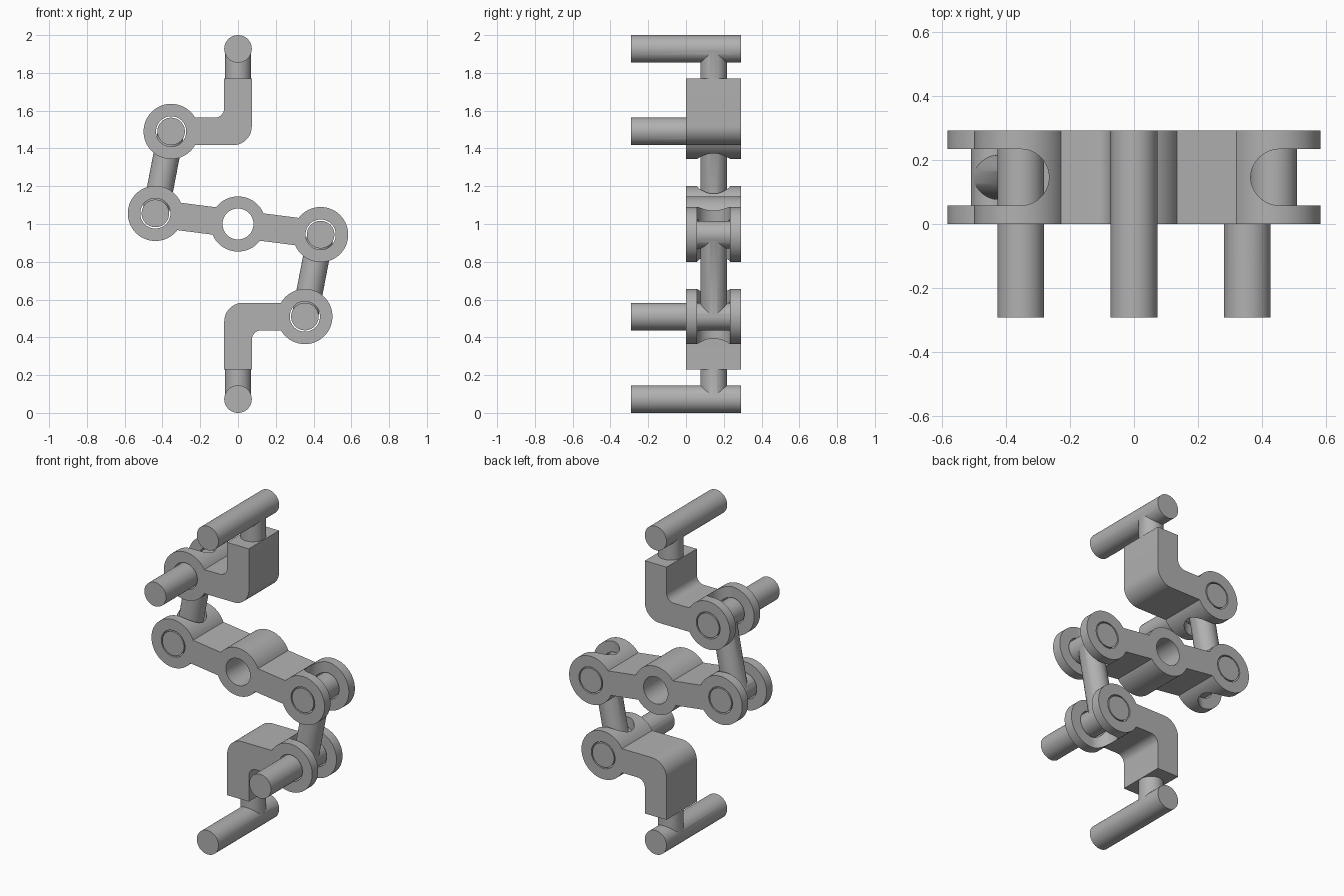
import bpy, bmesh, math
from mathutils import Matrix, Vector

cube = bpy.data.objects.get("Cube")
if cube:
    bpy.data.objects.remove(cube, do_unlink=True)

DEPTH = 0.292           # body thickness, y = 0 .. DEPTH
MID = DEPTH / 2
PIN, HOLE, DISC = 0.073, 0.08, 0.146
ARM = 0.441             # rocker centre to joint
TILT = math.radians(7.3)
JOINT = Vector((-0.354, 1.49))      # upper crank joint (x, z)

grey = bpy.data.materials.new("Plain grey")
grey.use_nodes = True
grey.diffuse_color = (0.44, 0.44, 0.44, 1)
grey.node_tree.nodes["Principled BSDF"].inputs["Base Color"].default_value = (0.44, 0.44, 0.44, 1)


def arc(cx, cy, r, a0, a1, n=40):
    angles = [math.radians(a0 + (a1 - a0) * i / n) for i in range(n + 1)]
    return [(cx + r * math.cos(a), cy + r * math.sin(a)) for a in angles]


def make(name, bm):
    bmesh.ops.recalc_face_normals(bm, faces=bm.faces)
    mesh = bpy.data.meshes.new(name)
    bm.to_mesh(mesh)
    bm.free()
    mesh.materials.append(grey)
    ob = bpy.data.objects.new(name, mesh)
    bpy.context.collection.objects.link(ob)
    return ob


def prism(name, pts, start, end, upright=False):
    """Extrude an x-z outline along y, or an x-y outline along z."""
    bm = bmesh.new()
    place = (lambda p: (p[0], p[1], start)) if upright else (lambda p: (p[0], start, p[1]))
    face = bm.faces.new([bm.verts.new(place(p)) for p in pts])
    new = bmesh.ops.extrude_face_region(bm, geom=[face])["geom"]
    step = Vector((0, 0, end - start)) if upright else Vector((0, end - start, 0))
    bmesh.ops.translate(bm, vec=step, verts=[v for v in new if isinstance(v, bmesh.types.BMVert)])
    return make(name, bm)


def rod(name, a, b, r=PIN):
    a, b = Vector(a), Vector(b)
    bm = bmesh.new()
    turn = (b - a).to_track_quat('Z', 'Y').to_matrix().to_4x4()
    bmesh.ops.create_cone(bm, cap_ends=True, segments=64, radius1=r, radius2=r,
                          depth=(b - a).length, matrix=Matrix.Translation((a + b) / 2) @ turn)
    return make(name, bm)


def combine(ob, tools, operation):
    bpy.context.view_layer.objects.active = ob
    for tool in tools:
        mod = ob.modifiers.new("Combine", 'BOOLEAN')
        mod.operation, mod.solver, mod.object = operation, 'EXACT', tool
        bpy.ops.object.modifier_apply(modifier=mod.name)
        bpy.data.objects.remove(tool, do_unlink=True)
    return ob


def hole(x, z, r=HOLE):
    return rod("cutter", (x, -0.1, z), (x, DEPTH + 0.1, z), r)


def slot(x, z, side):
    """Round-ended fork slot that opens outwards to the given side."""
    r = 0.088
    pts = arc(x, MID, r, 90, 270) + [(x + 0.3, MID - r), (x + 0.3, MID + r)]
    if side < 0:
        pts = [(2 * x - px, py) for px, py in pts]
    return prism("cutter", pts, z - 0.25, z + 0.25, upright=True)


# Central rocker: two forked ends and a hub, tilted about the hub
outline = (arc(-ARM, 0, DISC, 30, 330, 64) + arc(0, 0, DISC, 210, 330)
           + arc(ARM, 0, DISC, -150, 150, 64) + arc(0, 0, DISC, 30, 150))
rocker = prism("rocker", outline, 0, DEPTH)
combine(rocker, [slot(-ARM, 0, -1), slot(ARM, 0, 1), hole(-ARM, 0), hole(ARM, 0),
                 hole(0, 0, 0.082)], 'DIFFERENCE')
rocker.data.transform(Matrix.Translation((0, 0, 1)) @ Matrix.Rotation(TILT, 4, 'Y'))

# Upper crank: forked disc with a rounded elbow
jx, jz = JOINT
outline = (arc(jx, jz, DISC, 30, 330, 64) + arc(PIN - 0.1, jz - PIN + 0.1, 0.1, -90, 0, 16)
           + [(PIN, 1.77), (-PIN, 1.77)]
           + arc(-PIN - 0.05, jz + PIN + 0.05, 0.05, 0, -90, 12))
crank = prism("upper_crank", outline, 0, DEPTH)
combine(crank, [slot(jx, jz, -1), hole(jx, jz)], 'DIFFERENCE')

# Upper link: a bar joining a short pin and a long pin
ex, ez = -ARM * math.cos(TILT), 1 + ARM * math.sin(TILT)
link = rod("upper_link", (ex, MID, ez), (jx, MID, jz), 0.07)
combine(link, [rod("pin", (ex, 0, ez), (ex, DEPTH, ez)),
               rod("pin", (jx, -DEPTH, jz), (jx, DEPTH, jz))], 'UNION')

# Upper handle: crossbar on a stem
handle = rod("upper_handle", (0, -DEPTH, 2 - PIN), (0, DEPTH, 2 - PIN))
combine(handle, [rod("stem", (0, MID, 1.7), (0, MID, 2 - PIN), 0.07)], 'UNION')

# Lower half: the same parts turned half a revolution about the hub
half_turn = (Matrix.Translation((0, 0, 1)) @ Matrix.Rotation(math.pi, 4, 'Y')
             @ Matrix.Translation((0, 0, -1)))
parts = [rocker, crank, link, handle]
for ob in parts[1:]:
    twin = ob.copy()
    twin.data = ob.data.copy()
    twin.name = ob.name.replace("upper", "lower")
    twin.data.transform(half_turn)
    bpy.context.collection.objects.link(twin)
    parts.append(twin)

# Smooth the round surfaces and keep the edges sharp
bpy.ops.object.select_all(action='DESELECT')
for ob in parts:
    ob.select_set(True)
bpy.context.view_layer.objects.active = rocker
bpy.ops.object.shade_smooth_by_angle(angle=math.radians(25))
